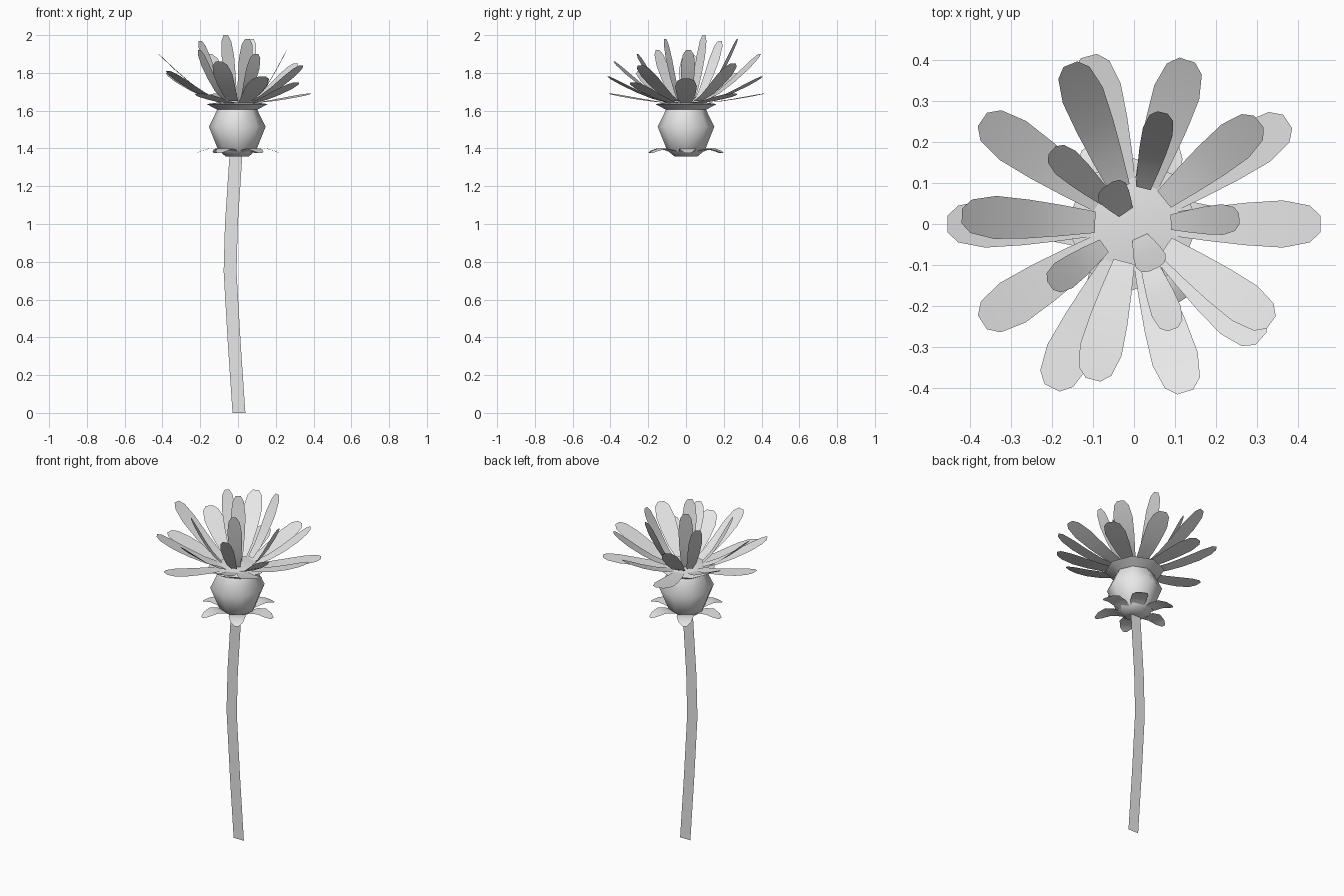
import bpy
import bmesh
from math import radians, cos, sin, atan2, hypot, pi

cube = bpy.data.objects.get("Cube")
if cube:
    bpy.data.objects.remove(cube, do_unlink=True)

grey = bpy.data.materials.new("pale grey")
grey.use_nodes = True
grey.diffuse_color = (0.8, 0.8, 0.8, 1)
grey.node_tree.nodes["Principled BSDF"].inputs["Base Color"].default_value = (0.8, 0.8, 0.8, 1)


def make_object(name, rows, closed=False):
    """Skin successive rows of points with quads."""
    bm = bmesh.new()
    grid = [[bm.verts.new(p) for p in row] for row in rows]
    for a, b in zip(grid, grid[1:]):
        count = len(a)
        for i in range(count if closed else count - 1):
            j = (i + 1) % count
            bm.faces.new((a[i], a[j], b[j], b[i]))
    if closed:
        bm.faces.new(grid[0][::-1])
        bm.faces.new(grid[-1])
        bmesh.ops.recalc_face_normals(bm, faces=bm.faces)
    mesh = bpy.data.meshes.new(name)
    bm.to_mesh(mesh)
    bm.free()
    mesh.materials.append(grey)
    obj = bpy.data.objects.new(name, mesh)
    bpy.context.collection.objects.link(obj)
    bpy.ops.object.select_all(action='DESELECT')
    obj.select_set(True)
    bpy.context.view_layer.objects.active = obj
    bpy.ops.object.shade_smooth_by_angle(angle=radians(60))
    return obj


def leaf(name, angle, path, width, outline):
    """Thin blade following (radius, height) points outward at an angle."""
    c, s = cos(angle), sin(angle)
    rows = []
    for (r, z), share in zip(path, outline):
        h = width * share / 2
        rows.append([(r * c - k * h * s, r * s + k * h * c, z) for k in (1, -1)])
    make_object(name, rows)


# Stem: a flat curved ribbon
STEM = [(0.005, 0), (-0.02, 0.37), (-0.042, 0.75), (-0.035, 1.0), (-0.01, 1.38)]
make_object("stem", [[(x - 0.034, 0, z), (x + 0.034, 0, z)] for x, z in STEM])

# Bulb with a flared rim and a shallow disc on top
BULB = [(0.06, 1.357), (0.1, 1.39), (0.15, 1.515), (0.106, 1.605), (0.162, 1.635), (0.09, 1.645)]
SIDES = 8
make_object("bulb", [[(r * cos(2 * pi * i / SIDES) - 0.004, r * sin(2 * pi * i / SIDES), z)
                      for i in range(SIDES)] for r, z in BULB], closed=True)

# Drooping sepals under the bulb
for i in range(6):
    leaf("sepal", radians(3 + 60 * i),
         [(0.04, 1.365), (0.1, 1.39), (0.15, 1.4), (0.195, 1.387), (0.22, 1.375)],
         0.09, (0.6, 0.95, 1, 0.75, 0.25))

# Petal layers: base radius, base height, width, then the tip positions
STEPS = (0, 0.25, 0.5, 0.75, 0.93, 1)
OUTLINE = (0.5, 0.72, 0.9, 1, 0.78, 0.35)
LAYERS = {
    "outer_petal": (0.09, 1.64, 0.115, [
        (0.455, 0, 1.77), (0.375, 0.25, 1.69), (0.13, 0.4, 1.78), (-0.11, 0.41, 1.69),
        (-0.37, 0.255, 1.8), (-0.455, 0, 1.72), (-0.37, -0.24, 1.81), (-0.2, -0.4, 1.69),
        (0.125, -0.41, 1.78), (0.31, -0.28, 1.75)]),
    "middle_petal": (0.095, 1.65, 0.105, [
        (0.305, 0.25, 1.85), (-0.155, 0.39, 1.9), (-0.42, 0.02, 1.9),
        (-0.1, -0.38, 1.86), (0.335, -0.24, 1.84)]),
    "inner_petal": (0.09, 1.66, 0.075, [
        (0.257, 0.013, 1.92), (0.07, 0.272, 1.98), (-0.2, 0.18, 1.97),
        (-0.205, -0.15, 1.92), (0.095, -0.257, 1.9)]),
    "core_petal": (0.035, 1.645, 0.08, [(-0.065, 0.095, 2.0), (0.05, -0.11, 1.98)]),
}
for name, (r0, z0, width, tips) in LAYERS.items():
    for x, y, z in tips:
        r1 = hypot(x, y)
        path = [(r0 + (r1 - r0) * t, z0 + (z - z0) * t ** 1.3) for t in STEPS]
        leaf(name, atan2(y, x), path, width, OUTLINE)
